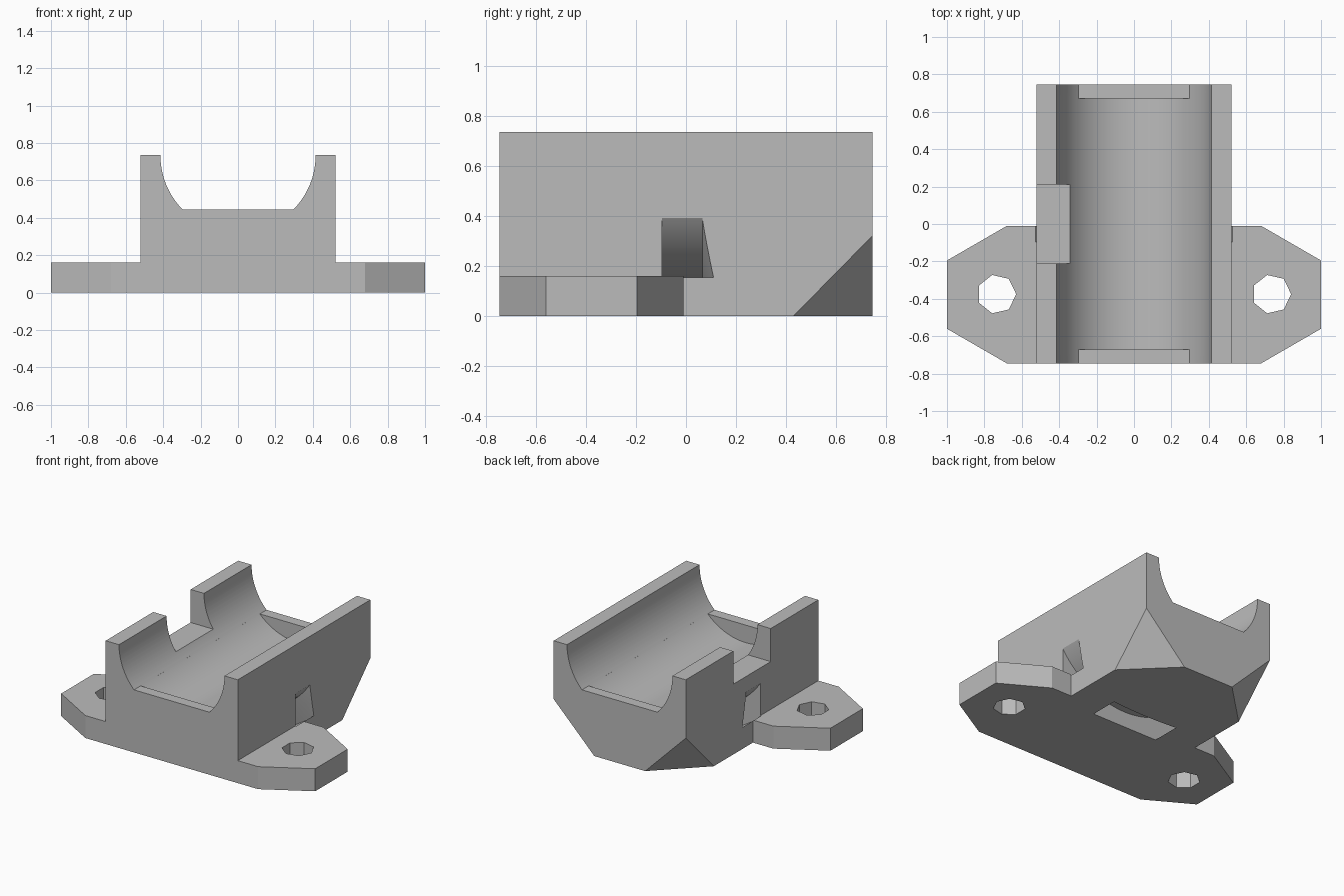
import bpy, bmesh, math
from mathutils import Matrix, Vector

if "Cube" in bpy.data.objects:
    bpy.data.objects.remove(bpy.data.objects["Cube"], do_unlink=True)

grey = bpy.data.materials.new("plain_grey")
grey.use_nodes = True
grey.diffuse_color = (0.5, 0.5, 0.5, 1)
grey.node_tree.nodes["Principled BSDF"].inputs["Base Color"].default_value = (0.5, 0.5, 0.5, 1)

W, D, H = 0.52, 0.745, 0.735      # cradle half width, half depth, height
BORE, LIP = 0.415, 0.445          # bore radius, end lip height
TAB = 0.16                        # flange thickness


def finish(name, bm):
    bmesh.ops.recalc_face_normals(bm, faces=bm.faces)
    mesh = bpy.data.meshes.new(name)
    bm.to_mesh(mesh)
    bm.free()
    mesh.materials.append(grey)
    obj = bpy.data.objects.new(name, mesh)
    bpy.context.collection.objects.link(obj)
    return obj


def prism(name, outline, start, end):
    """Extrude an outline of 3D points from start to end offsets."""
    bm = bmesh.new()
    a = [bm.verts.new(Vector(p) + Vector(start)) for p in outline]
    b = [bm.verts.new(Vector(p) + Vector(end)) for p in outline]
    bm.faces.new(a)
    bm.faces.new(b)
    for i in range(len(a)):
        j = (i + 1) % len(a)
        bm.faces.new((a[i], a[j], b[j], b[i]))
    return finish(name, bm)


def combine(target, tool, operation):
    mod = target.modifiers.new(operation, 'BOOLEAN')
    mod.operation, mod.solver, mod.object = operation, 'EXACT', tool
    bpy.context.view_layer.objects.active = target
    bpy.ops.object.modifier_apply(modifier=mod.name)
    bpy.data.objects.remove(tool, do_unlink=True)


# Cradle block with the two lower back corners cut off
bm = bmesh.new()
for s in (-1, 1):
    for p in ((W, -D, 0), (W, -D, H), (W, D, H), (W, D, 0.32), (W, 0.43, 0), (0.2, D, 0)):
        bm.verts.new((s * p[0], p[1], p[2]))
bmesh.ops.convex_hull(bm, input=bm.verts)
bmesh.ops.dissolve_limit(bm, angle_limit=0.01, verts=bm.verts, edges=bm.edges)
cradle = finish("cable_cradle", bm)

# Flange across the front half with angled ends
half = [(0.68, -D), (1, -0.56), (1, -0.195), (0.68, -0.01)]
outline = [(x, y, 0) for x, y in half] + [(-x, y, 0) for x, y in reversed(half)]
combine(cradle, prism("flange", outline, (0, 0, 0), (0, 0, TAB)), 'UNION')

# Seven-sided screw holes
for x in (-0.735, 0.735):
    ring = [(x + 0.105 * math.cos(i * math.tau / 7), -0.375 + 0.105 * math.sin(i * math.tau / 7), 0)
            for i in range(7)]
    combine(cradle, prism("screw_hole", ring, (0, 0, -0.1), (0, 0, 0.3)), 'DIFFERENCE')


# Round trough, cut shallower at both ends to leave the lips
def trough(floor, reach):
    limit = math.asin(min(1, (H - floor) / BORE))
    arcs = ((math.pi, math.pi + limit), (math.tau - limit, math.tau))
    pts = [(BORE * math.cos(t), 0, H + BORE * math.sin(t))
           for a, b in arcs for t in (a + (b - a) * i / 24 for i in range(25))]
    if limit > 1.57:
        pts.pop(25)
    pts += [(BORE, 0, H + 0.2), (-BORE, 0, H + 0.2)]
    combine(cradle, prism("trough", pts, (0, -reach, 0), (0, reach, 0)), 'DIFFERENCE')


trough(LIP, 1)
trough(H - BORE, 0.67)

# Notch through one side wall
notch = [(-0.7, 0, 0.5), (-0.2, 0, 0.5), (-0.2, 0, 1), (-0.7, 0, 1)]
combine(cradle, prism("wall_notch", notch, (0, -0.21, 0), (0, 0.21, 0)), 'DIFFERENCE')

# Curved strap channel under the trough, flaring outward at the back
bm = bmesh.new()
section = ((0.624, -0.095), (0.78, -0.095), (0.78, 0.11), (0.624, 0.065))
loops = []
for i in range(96):
    turn = Matrix.Rotation(i * math.tau / 96, 3, 'Y')
    loops.append([bm.verts.new(turn @ Vector((r, y, 0)) + Vector((0, 0, H))) for r, y in section])
for i in range(96):
    a, b = loops[i - 1], loops[i]
    for k in range(4):
        bm.faces.new((a[k - 1], a[k], b[k], b[k - 1]))
combine(cradle, finish("strap_channel", bm), 'DIFFERENCE')

# Smooth curves, sharp corners
bpy.ops.object.select_all(action='DESELECT')
cradle.select_set(True)
bpy.context.view_layer.objects.active = cradle
bpy.ops.object.shade_smooth_by_angle(angle=math.radians(20))
